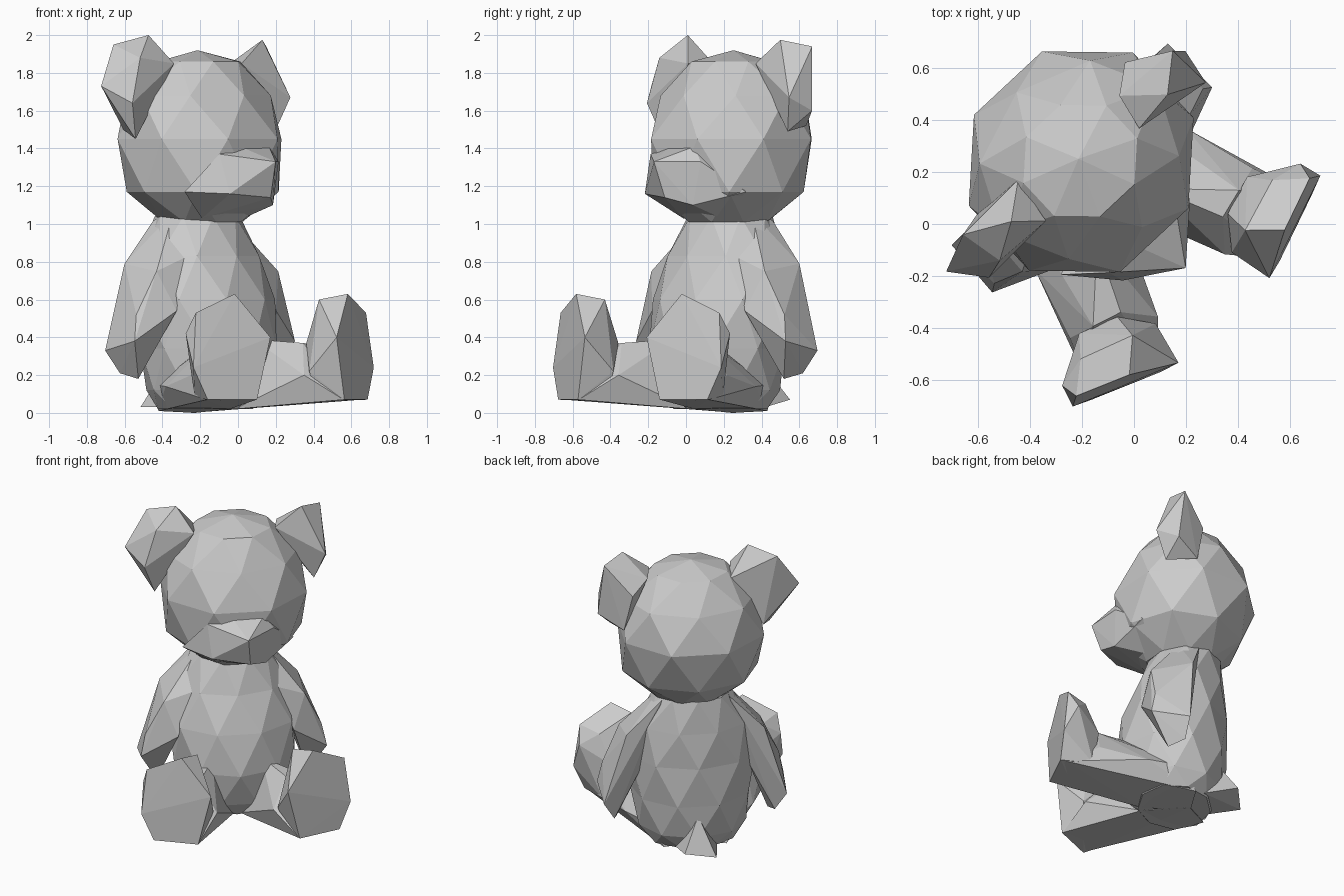
import bpy, bmesh
from math import sin, cos, pi, radians

FACING = radians(43)     # whole figure is turned about z
SPLAY = radians(16)      # legs open outwards


def finish(name, bm):
    bmesh.ops.recalc_face_normals(bm, faces=bm.faces[:])
    me = bpy.data.meshes.new(name)
    bm.to_mesh(me)
    bm.free()
    ob = bpy.data.objects.new(name, me)
    ob.rotation_euler.z = FACING
    bpy.context.collection.objects.link(ob)
    return ob


# Faceted block around (side, forward, up) points
def hull(name, pts):
    bm = bmesh.new()
    for u, v, z in pts:
        bm.verts.new((u, -v, z))
    res = bmesh.ops.convex_hull(bm, input=bm.verts[:])
    loose = [g for g in res["geom_interior"] if isinstance(g, bmesh.types.BMVert)]
    bmesh.ops.delete(bm, geom=loose, context='VERTS')
    return finish(name, bm)


def pair(name, pts):
    for side, s in (("left", 1), ("right", -1)):
        hull(f"{side}_{name}", [(s * u, v, z) for u, v, z in pts])


# Triangulated loft of alternating rings: (z, half width, front, back)
def rounded(name, rings, n, top, phase=0.0, shift=0.0):
    bm = bmesh.new()
    rows = []
    for k, (z, a, f, b) in enumerate(rings):
        c, r = (f + b) / 2, (f - b) / 2
        angles = [2 * pi * (i + 0.5 * (k % 2) + phase) / n for i in range(n)]
        rows.append([bm.verts.new((shift + 1.03 * a * sin(t), -(c + 1.03 * r * cos(t)), z))
                     for t in angles])
    for k in range(len(rows) - 1):
        lo, hi = rows[k], rows[k + 1]
        for i in range(n):
            j = (i + 1) % n
            if k % 2 == 0:
                bm.faces.new((lo[i], lo[j], hi[i]))
                bm.faces.new((lo[j], hi[j], hi[i]))
            else:
                bm.faces.new((lo[i], lo[j], hi[j]))
                bm.faces.new((lo[i], hi[j], hi[i]))
    bm.faces.new(rows[0])
    tip = bm.verts.new((shift, -top[0], top[1]))
    for i in range(n):
        bm.faces.new((rows[-1][i], rows[-1][(i + 1) % n], tip))
    return finish(name, bm)


# Head and torso
rounded("head", [(1.01, 0.22, -0.08, -0.50), (1.17, 0.41, 0.08, -0.66),
                 (1.45, 0.455, 0.12, -0.75), (1.68, 0.40, 0.02, -0.67),
                 (1.86, 0.23, -0.10, -0.54)], 8, (-0.33, 1.92), 0.5, 0.015)
rounded("torso", [(0.02, 0.27, -0.03, -0.47), (0.12, 0.33, 0.06, -0.54),
                  (0.34, 0.37, 0.11, -0.57), (0.60, 0.39, 0.07, -0.57),
                  (0.83, 0.34, -0.02, -0.56), (1.04, 0.23, -0.10, -0.53)],
        9, (-0.31, 1.08))

# Muzzle merging into the jaw, turned a little to one side
hull("muzzle", [(-0.05, 0.07, 1.41), (0.15, 0.08, 1.41), (0.21, 0.09, 1.33),
                (-0.2, 0.07, 1.37), (0.03, 0.26, 1.33), (-0.18, 0.13, 1.16),
                (0.05, 0.2, 1.14), (0.16, 0.10, 1.10), (0.15, -0.12, 1.03),
                (-0.15, -0.12, 1.03), (0.36, -0.1, 1.17), (-0.34, -0.05, 1.17)])

# Tail
hull("tail", [(-0.1, -0.65, 0.03), (0.1, -0.66, 0.07), (0, -0.54, 0.27),
              (-0.13, -0.45, 0.03), (0.13, -0.45, 0.03)])

# Ears: one upright disc, one turned edge-on
hull("right_ear", [(-0.34, -0.33, 2.0), (-0.51, -0.42, 1.95), (-0.655, -0.36, 1.73),
                   (-0.55, -0.23, 1.64), (-0.475, -0.25, 1.88), (-0.24, -0.24, 1.85),
                   (-0.48, -0.28, 1.45), (-0.21, -0.43, 1.82), (-0.42, -0.44, 1.5)])
hull("left_ear", [(0.435, -0.277, 1.975), (0.565, -0.387, 1.94), (0.575, -0.21, 1.67),
                  (0.60, -0.353, 1.60), (0.266, -0.256, 1.85), (0.51, -0.26, 1.49),
                  (0.296, -0.40, 1.84), (0.40, -0.48, 1.76), (0.45, -0.45, 1.52)])

# Arms
pair("arm", [(0.19, -0.3, 1.06), (0.21, -0.43, 1.02), (0.43, -0.42, 0.79),
             (0.44, -0.16, 0.75), (0.27, -0.13, 0.82), (0.57, -0.42, 0.33),
             (0.58, -0.18, 0.38), (0.55, -0.20, 0.52), (0.50, -0.38, 0.21),
             (0.47, -0.27, 0.18), (0.36, -0.09, 0.54), (0.33, -0.38, 0.55)])


# Legs and upright feet, laid out straight and then splayed
def splay(pts):
    c, s = cos(SPLAY), sin(SPLAY)
    return [(p * c + q * s, q * c - p * s, z) for p, q, z in pts]


pair("leg", splay([(0.08, -0.34, 0.0), (0.30, -0.34, 0.01), (0.36, -0.26, 0.15),
                   (0.03, -0.04, 0.02), (0.42, -0.02, 0.14), (0.16, 0.0, 0.39),
                   (0.36, 0.02, 0.23), (0.42, 0.28, 0.20), (0.20, 0.28, 0.37),
                   (0.32, 0.28, 0.36), (0.08, 0.36, 0.20), (0.17, 0.55, 0.07),
                   (0.44, 0.50, 0.07)]))
pair("foot", splay([(0.28, 0.51, 0.63), (0.50, 0.49, 0.53), (0.53, 0.52, 0.24),
                    (0.45, 0.53, 0.07), (0.17, 0.555, 0.07), (0.09, 0.555, 0.40),
                    (0.20, 0.38, 0.60), (0.42, 0.37, 0.50), (0.53, 0.43, 0.42),
                    (0.10, 0.38, 0.22), (0.22, 0.29, 0.37), (0.38, 0.28, 0.32),
                    (0.42, 0.32, 0.08), (0.15, 0.40, 0.06)]))
